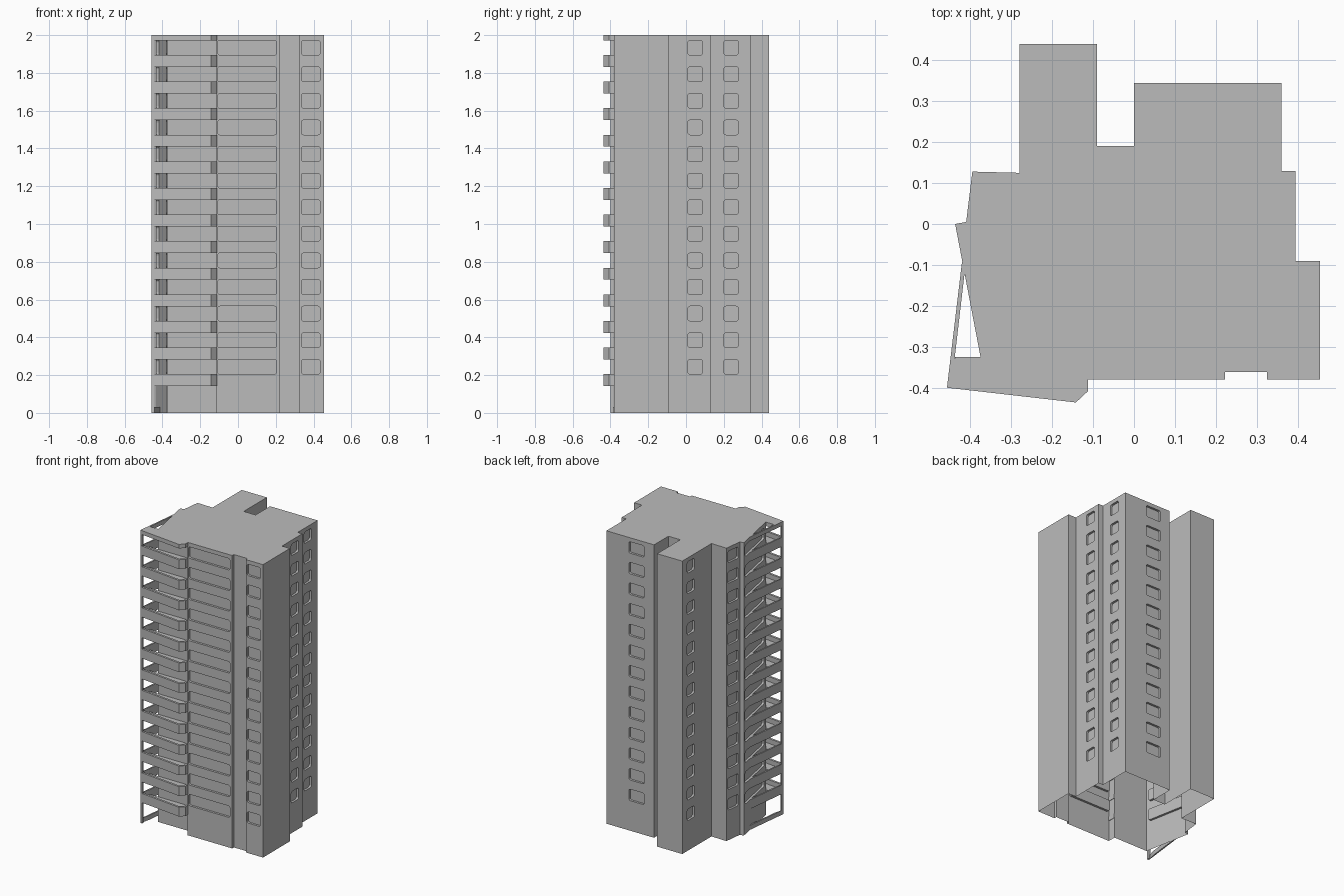
import bpy, bmesh
from math import cos, sin, pi
from mathutils import Vector

cube = bpy.data.objects.get("Cube")
if cube:
    bpy.data.objects.remove(cube, do_unlink=True)

concrete = bpy.data.materials.new("concrete_grey")
concrete.use_nodes = True
colour = (0.5, 0.5, 0.5, 1)
concrete.diffuse_color = colour
concrete.node_tree.nodes["Principled BSDF"].inputs["Base Color"].default_value = colour

HEIGHT = 2.0
FLOORS = 13
PITCH = 0.1408
FIRST_SLAB = 0.142
SLAB = 0.03
PARAPET = 0.063


def add_prism(bm, points, offset):
    """Extrude a closed polygon of 3D points along an offset."""
    face = bm.faces.new([bm.verts.new(p) for p in points])
    grown = bmesh.ops.extrude_face_region(bm, geom=[face])["geom"]
    verts = [g for g in grown if isinstance(g, bmesh.types.BMVert)]
    bmesh.ops.translate(bm, verts=verts, vec=offset)


def add_upright(bm, outline, z0, z1):
    add_prism(bm, [(x, y, z0) for x, y in outline], (0, 0, z1 - z0))


def finish(name, bm):
    bmesh.ops.recalc_face_normals(bm, faces=bm.faces[:])
    mesh = bpy.data.meshes.new(name)
    bm.to_mesh(mesh)
    bm.free()
    mesh.materials.append(concrete)
    obj = bpy.data.objects.new(name, mesh)
    bpy.context.collection.objects.link(obj)
    return obj


def add_window(bm, p, q, z0, z1, radius=0.012, depth=0.015):
    """Rounded cutter straddling the wall that runs from p to q."""
    p, q = Vector((*p, 0)), Vector((*q, 0))
    along = (q - p).normalized()
    normal = along.cross(Vector((0, 0, 1)))
    width = (q - p).length
    corners = [(width - radius, z1 - radius), (radius, z1 - radius),
               (radius, z0 + radius), (width - radius, z0 + radius)]
    points = []
    for i, (u, z) in enumerate(corners):
        for step in range(4):
            a = (i + step / 3) * pi / 2
            points.append(p + along * (u + radius * cos(a))
                          + Vector((0, 0, z + radius * sin(a))) - normal * depth)
    add_prism(bm, points, normal * depth * 2)


# Tower body
footprint = [(-0.28, 0.125), (-0.28, 0.44), (-0.09, 0.44), (-0.09, 0.19),
             (0, 0.19), (0, 0.345), (0.36, 0.345), (0.36, 0.13),
             (0.395, 0.13), (0.395, -0.09), (0.455, -0.09), (0.455, -0.38),
             (0.325, -0.38), (0.325, -0.362), (0.222, -0.362), (0.222, -0.38),
             (-0.115, -0.38), (-0.115, -0.325), (-0.375, -0.325),
             (-0.437, 0), (-0.41, 0.005), (-0.395, 0.128)]
bm = bmesh.new()
add_upright(bm, footprint, 0, HEIGHT)
tower = finish("tower_body", bm)

# Recessed windows, one of each per floor
windows = [((-0.108, -0.38), (0.205, -0.38)),
           ((0.335, -0.38), (0.435, -0.38)),
           ((0.395, 0.01), (0.395, 0.088)),
           ((0.36, 0.20), (0.36, 0.277)),
           ((0.19, 0.345), (0.075, 0.345)),
           ((-0.28, 0.387), (-0.28, 0.31)),
           ((-0.397, 0.115), (-0.4085, 0.02)),
           ((-0.4332, -0.02), (-0.3798, -0.30))]
bm = bmesh.new()
for floor in range(FLOORS):
    z = FIRST_SLAB + PARAPET + floor * PITCH
    for p, q in windows:
        add_window(bm, p, q, z, z + 0.078)
cutter = finish("window_cutter", bm)
cutter.hide_render = True

cut = tower.modifiers.new("windows", "BOOLEAN")
cut.operation = "DIFFERENCE"
cut.solver = "EXACT"
cut.object = cutter
bpy.context.view_layer.objects.active = tower
bpy.ops.object.modifier_apply(modifier=cut.name)
bpy.data.objects.remove(cutter, do_unlink=True)

# The tower is an open shell underneath
bm = bmesh.new()
bm.from_mesh(tower.data)
base = [f for f in bm.faces if f.calc_center_median().z < 0.001]
bmesh.ops.delete(bm, geom=base, context="FACES_ONLY")
bm.to_mesh(tower.data)
bm.free()

# Balconies: slab, front parapet and side rail on every floor
slab = [(-0.437, -0.325), (-0.457, -0.40), (-0.142, -0.436),
        (-0.112, -0.408), (-0.112, -0.325)]
parapet = [(-0.457, -0.40), (-0.142, -0.436), (-0.112, -0.408), (-0.112, -0.378),
           (-0.126, -0.378), (-0.126, -0.402), (-0.147, -0.421), (-0.443, -0.387)]
side = [(-0.457, -0.40), (-0.42, -0.09), (-0.414, -0.12), (-0.439, -0.335)]
slabs, parapets, rails = bmesh.new(), bmesh.new(), bmesh.new()
for floor in range(FLOORS + 1):
    z = FIRST_SLAB + floor * PITCH
    top = min(z + PARAPET, HEIGHT)
    add_upright(slabs, slab, z, min(z + SLAB, HEIGHT))
    add_upright(rails, side, z, top)
    if floor < FLOORS:
        add_upright(parapets, parapet, z + SLAB, top)
add_upright(rails, side, 0, 0.03)
finish("balcony_slabs", slabs)
finish("balcony_parapets", parapets)
finish("side_rails", rails)

# Corner post of the side screen
bm = bmesh.new()
add_upright(bm, [(-0.457, -0.40), (-0.455, -0.383), (-0.443, -0.385), (-0.443, -0.401)],
            0, HEIGHT)
finish("corner_post", bm)
